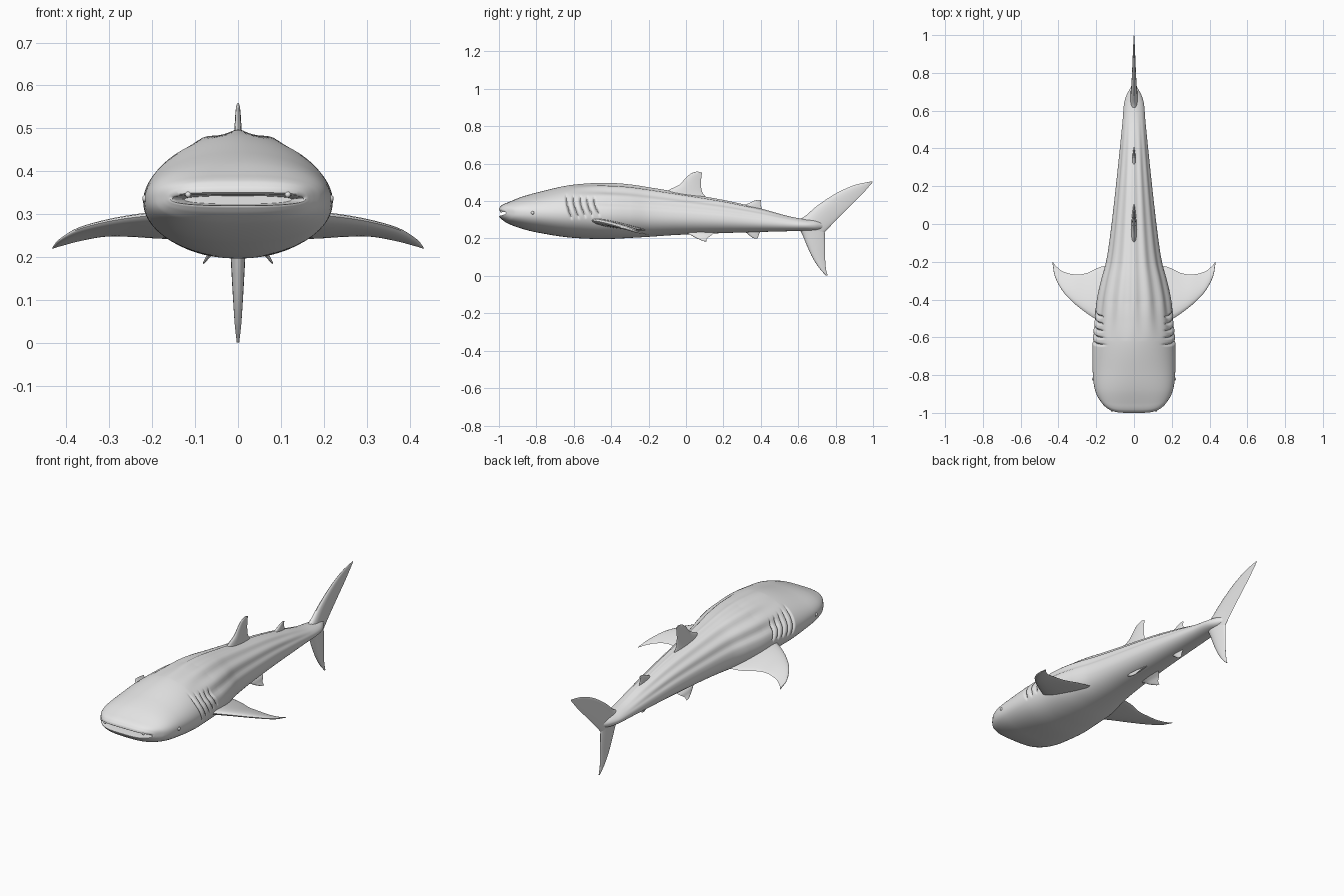
import bpy, bmesh, math
from mathutils import Vector

grey = bpy.data.materials.new("plain grey")
grey.diffuse_color = (0.8, 0.8, 0.8, 1)


def spline(rows, t):
    """Smooth interpolation of rows keyed by their first number."""
    i = 0
    while i < len(rows) - 2 and t > rows[i + 1][0]:
        i += 1
    a, b = rows[i], rows[i + 1]
    p, q = rows[max(i - 1, 0)], rows[min(i + 2, len(rows) - 1)]
    h = b[0] - a[0]
    u = min(max((t - a[0]) / h, 0), 1)
    out = []
    for k in range(1, len(a)):
        m0 = (b[k] - p[k]) / (b[0] - p[0]) * h
        m1 = (q[k] - a[k]) / (q[0] - a[0]) * h
        out.append((2*u**3 - 3*u*u + 1) * a[k] + (u**3 - 2*u*u + u) * m0
                   + (3*u*u - 2*u**3) * b[k] + (u**3 - u*u) * m1)
    return out


def loft(name, rings):
    """Skin closed rings of points, cap both ends and shade smooth."""
    bm = bmesh.new()
    vs = [[bm.verts.new(p) for p in r] for r in rings]
    n = len(vs[0])
    for a, b in zip(vs, vs[1:]):
        for i in range(n):
            j = (i + 1) % n
            bm.faces.new((a[i], a[j], b[j], b[i]))
    bm.faces.new(vs[0])
    bm.faces.new(vs[-1])
    bmesh.ops.recalc_face_normals(bm, faces=bm.faces)
    me = bpy.data.meshes.new(name)
    bm.to_mesh(me)
    bm.free()
    me.materials.append(grey)
    ob = bpy.data.objects.new(name, me)
    bpy.context.collection.objects.link(ob)
    bpy.ops.object.select_all(action='DESELECT')
    ob.select_set(True)
    bpy.context.view_layer.objects.active = ob
    bpy.ops.object.shade_smooth_by_angle(angle=math.radians(50))
    return ob


# Body stations: y, half width, top z, bottom z, height of the widest line
BODY = [
    (-1.00, .163, .362, .318, .337), (-.985, .176, .378, .302, .337),
    (-.95, .193, .394, .279, .336), (-.88, .210, .422, .253, .335),
    (-.80, .218, .445, .233, .333), (-.64, .220, .482, .207, .330),
    (-.50, .207, .496, .198, .328), (-.40, .197, .497, .198, .325),
    (-.30, .175, .489, .203, .322), (-.20, .148, .474, .209, .318),
    (-.05, .125, .449, .219, .312), (.20, .096, .406, .229, .300),
    (.40, .075, .360, .235, .285), (.55, .060, .319, .239, .275),
    (.64, .052, .303, .241, .271), (.69, .036, .299, .243, .270),
    (.74, .006, .285, .255, .270)]
SEG = 96


def ring(y, w, zt, zb, zm):
    pts = []
    nose = math.exp(-(y + 1) / .12)
    for i in range(SEG):
        a = 2 * math.pi * i / SEG
        c, s = math.cos(a), math.sin(a)
        n = (1.8 + 1.2 * nose) if s > 0 else (2.1 + .6 * nose)
        x = math.copysign(abs(c) ** (2 / n), c) * w
        h = zt - zm if s > 0 else zm - zb
        z = zm + math.copysign(abs(s) ** (2 / n), s) * h
        # long ridges along the back
        on = min(max((y + .62) / .2, 0), 1) * min(max((.6 - y) / .3, 0), 1)
        if s > .15:
            d = .005 * w / .2 * on * min((s - .15) * 4, 1)
            d *= math.cos(14 * (a - math.pi / 2)) - 1
            x += d * c
            z += d * s
        # five gill grooves on each side
        for g in range(5):
            v = (z - .37) / (.068 - .005 * g)
            if abs(v) < 1 and s > -.6:
                gy = -.632 + .037 * g - .016 * v + .008 * v * v
                dent = .014 * math.exp(-((y - gy) / .006) ** 2) * (1 - v ** 4)
                x -= math.copysign(dent, c)
        # rounded corners of the broad snout
        bend = .045 * (x / .165) ** 4 * math.exp(-(y + 1) / .06)
        pts.append((x, y + bend, z))
    return pts


# Mouth cavity rolls inward from the lips, followed by the full body
rings = [ring(-.90, .125, .343, .324, .335), ring(-.96, .145, .345, .322, .336),
         ring(-.992, .153, .346, .321, .336), ring(-1.0, .157, .351, .320, .337)]
N = 520
for k in range(N + 1):
    y = -1 + 1.74 * k / N
    rings.append(ring(y, *spline(BODY, y)))
loft("body", rings)


def fin(name, stations, axis, steps=28, half=10):
    """Stations: leading edge, trailing edge, half thickness."""
    rows = [(i, *le, *te, h) for i, (le, te, h) in enumerate(stations)]
    out = []
    for k in range(steps + 1):
        r = spline(rows, (len(rows) - 1) * k / steps)
        le, te, h = Vector(r[:3]), Vector(r[3:6]), r[6]
        pts = []
        for i in range(2 * half):
            a = math.pi * i / half
            u = (1 - math.cos(a)) / 2
            t = math.sin(a) * h * (1.25 - .75 * u)
            pts.append(le.lerp(te, u) + Vector(axis) * t)
        out.append(pts)
    return loft(name, out)


def mid_fin(name, rows):
    """Upright centre-line fin: leading y, z, trailing y, z, half thickness."""
    return fin(name, [((0, a, b), (0, c, d), h) for a, b, c, d, h in rows], (1, 0, 0))


mid_fin("front_dorsal_fin", [
    (-.13, .435, .125, .400, .018), (-.085, .463, .105, .423, .014),
    (-.035, .488, .086, .450, .011), (.0, .525, .080, .490, .008),
    (.028, .548, .082, .525, .006), (.060, .559, .086, .552, .003)])
mid_fin("rear_dorsal_fin", [
    (.29, .370, .41, .345, .010), (.335, .388, .402, .372, .008),
    (.365, .402, .398, .388, .005), (.388, .407, .403, .404, .002)])
mid_fin("anal_fin", [
    (.29, .250, .41, .250, .010), (.325, .228, .393, .228, .008),
    (.348, .209, .386, .211, .005), (.365, .200, .383, .200, .002)])
mid_fin("upper_tail_lobe", [
    (.56, .285, .735, .225, .026), (.63, .315, .755, .248, .021),
    (.70, .374, .800, .295, .015), (.80, .440, .870, .365, .010),
    (.90, .485, .940, .435, .006), (.994, .506, .999, .502, .002)])
mid_fin("lower_tail_lobe", [
    (.58, .275, .740, .275, .024), (.615, .235, .742, .225, .020),
    (.645, .165, .744, .160, .016), (.675, .100, .744, .095, .012),
    (.710, .045, .748, .040, .008), (.748, .001, .757, .002, .003)])

# Paired fins and eyes
for side, word in ((1, "right"), (-1, "left")):
    rows = [(.12, -.54, .300, .12, -.215, .245, .020),
            (.20, -.505, .297, .18, -.228, .245, .019),
            (.27, -.458, .289, .25, -.260, .249, .015),
            (.33, -.408, .277, .31, -.267, .249, .012),
            (.38, -.352, .262, .37, -.254, .238, .009),
            (.418, -.280, .239, .41, -.226, .227, .005),
            (.432, -.205, .222, .431, -.199, .221, .002)]
    fin(word + "_pectoral_fin",
        [((side * a, b, c), (side * d, e, f), h) for a, b, c, d, e, f, h in rows],
        (0, 0, 1))
    rows = [(.035, -.02, .240, .035, .155, .235, .010),
            (.055, .015, .225, .058, .135, .217, .008),
            (.068, .050, .205, .070, .113, .200, .005),
            (.080, .090, .187, .081, .110, .185, .002)]
    fin(word + "_pelvic_fin",
        [((side * a, b, c), (side * d, e, f), h) for a, b, c, d, e, f, h in rows],
        (.75 * side, 0, .66))
    for part, pos, r in (("eye", (.214, -.82, .337), .009),
                         ("nostril", (.116, -.987, .346), .007)):
        bpy.ops.mesh.primitive_uv_sphere_add(segments=16, ring_count=8, radius=r,
                                             location=(side * pos[0], pos[1], pos[2]))
        ob = bpy.context.object
        ob.name = word + "_" + part
        ob.data.materials.append(grey)
        bpy.ops.object.shade_smooth()
